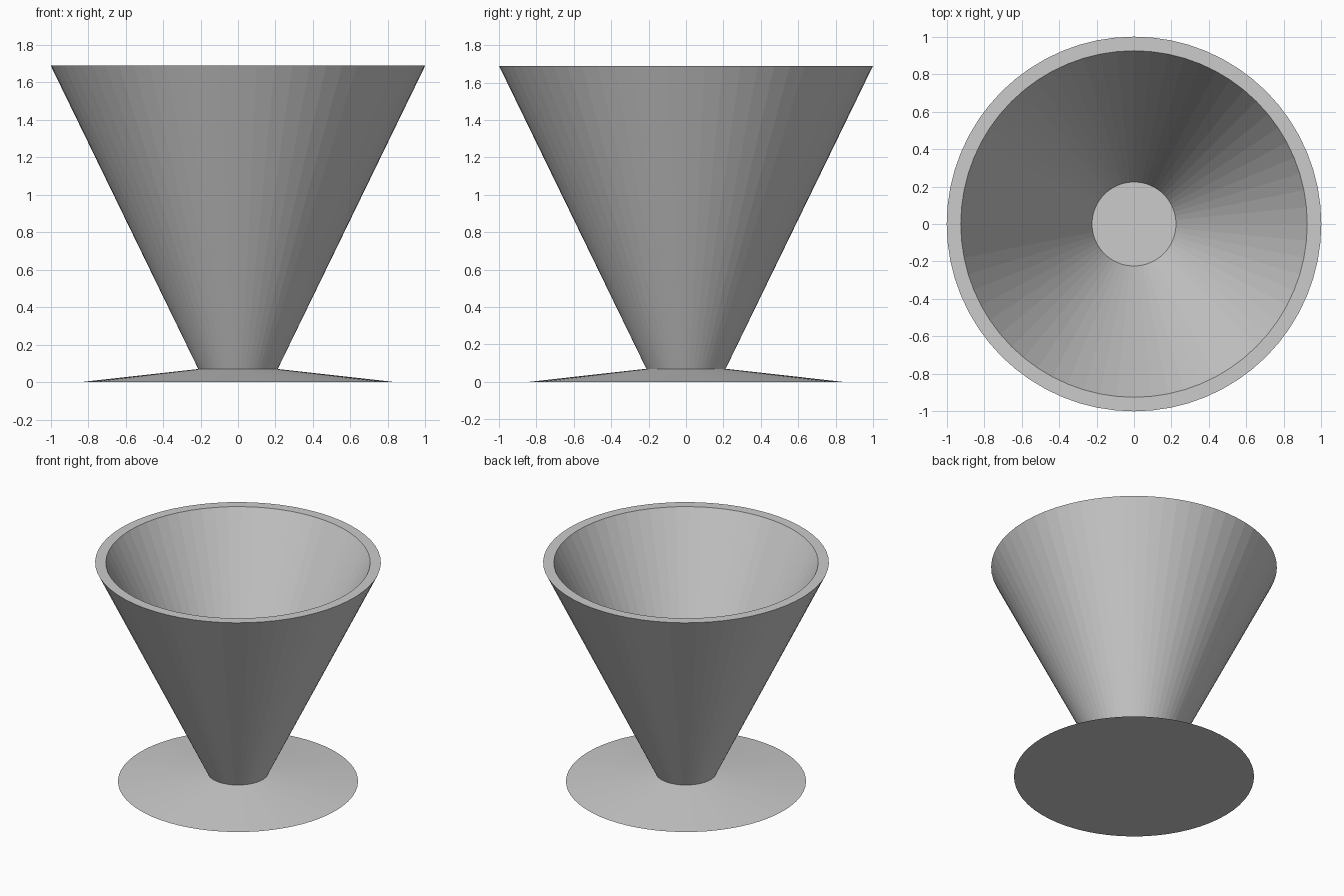
import bpy, bmesh, math

if "Cube" in bpy.data.objects:
    bpy.data.objects.remove(bpy.data.objects["Cube"])

SIDES = 64


def lathe(name, profile):
    """Spin an (r, z) profile around z; points with r = 0 close the ends."""
    bm = bmesh.new()
    verts = [bm.verts.new((r, 0, z)) for r, z in profile]
    edges = [bm.edges.new(pair) for pair in zip(verts, verts[1:])]
    bmesh.ops.spin(bm, geom=verts + edges, axis=(0, 0, 1), cent=(0, 0, 0),
                   angle=math.tau, steps=SIDES, use_duplicate=False)
    bmesh.ops.remove_doubles(bm, verts=bm.verts, dist=1e-4)
    bmesh.ops.recalc_face_normals(bm, faces=bm.faces)
    mesh = bpy.data.meshes.new(name)
    bm.to_mesh(mesh)
    bm.free()
    obj = bpy.data.objects.new(name, mesh)
    bpy.context.collection.objects.link(obj)
    return obj


# Footed conical cup: flat base, shallow sloping foot, outer wall, rim, inner wall, floor
lathe("footed_cup", [
    (0, 0), (0.84, 0), (0.212, 0.07),
    (1.0, 1.69), (0.925, 1.69),
    (0.224, 0.25), (0, 0.25),
])
